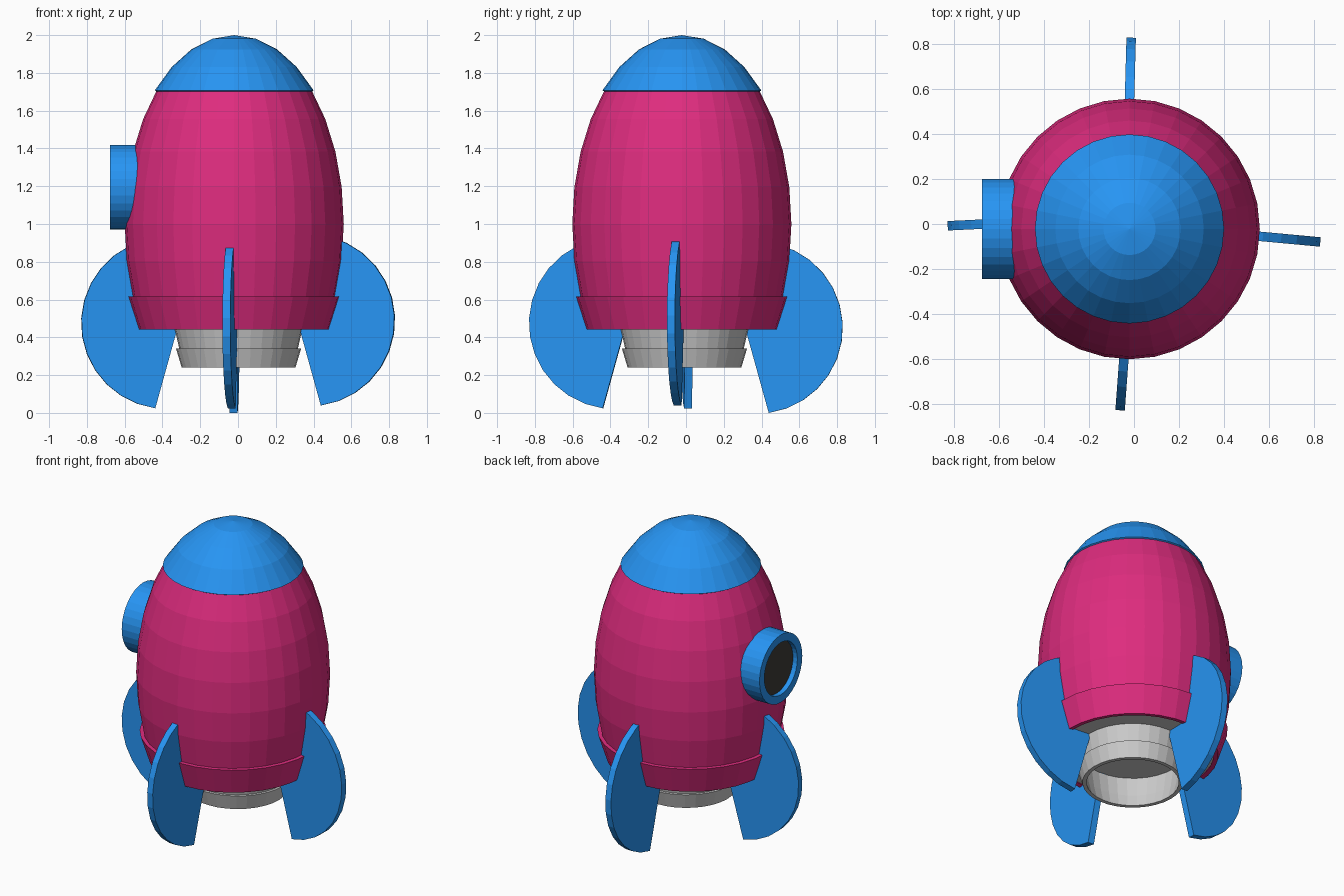
import bpy, bmesh
from math import sin, cos, pi, radians
from mathutils import Vector, Matrix

if "Cube" in bpy.data.objects:
    bpy.data.objects.remove(bpy.data.objects["Cube"])

CX, CY = -0.02, -0.022          # hull axis
STEP = pi / 16                  # hull latitude step


def material(name, rgb):
    m = bpy.data.materials.new(name)
    m.diffuse_color = (*rgb, 1)
    m.use_nodes = True
    m.node_tree.nodes["Principled BSDF"].inputs["Base Color"].default_value = m.diffuse_color
    return m


BLUE = material("blue", (0.02, 0.30, 0.90))
PINK = material("pink", (0.73, 0.025, 0.21))
GLASS = material("dark_glass", (0.045, 0.042, 0.036))


def finish(bm, name, mat=None, matrix=None):
    bmesh.ops.remove_doubles(bm, verts=bm.verts, dist=1e-5)
    bmesh.ops.recalc_face_normals(bm, faces=bm.faces)
    if matrix:
        bm.transform(matrix)
    me = bpy.data.meshes.new(name)
    bm.to_mesh(me)
    bm.free()
    ob = bpy.data.objects.new(name, me)
    bpy.context.collection.objects.link(ob)
    if mat:
        me.materials.append(mat)
    return ob


def lathe(name, profile, mat=None, matrix=None, closed=True, sides=32):
    """Revolve (radius, height) points around z."""
    bm = bmesh.new()
    vs = [bm.verts.new((r, 0, z)) for r, z in profile]
    es = [bm.edges.new(p) for p in zip(vs, vs[1:])]
    if closed:
        es.append(bm.edges.new((vs[-1], vs[0])))
    bmesh.ops.spin(bm, geom=vs + es, axis=(0, 0, 1), cent=(0, 0, 0),
                   angle=2 * pi, steps=sides, use_merge=True)
    return finish(bm, name, mat, matrix)


def arc(first, last, radius, height):
    """Latitude rings of the stretched hull sphere, centred at z = 1."""
    return [(radius * sin(i * STEP), 1 + height * cos(i * STEP))
            for i in range(first, last + 1)]


hull_axis = Matrix.Translation((CX, CY, 0))

# Hull, raised nose cap and raised lower band
lathe("hull", arc(3, 11, 0.58, 1.0), PINK, hull_axis, closed=False)
lathe("nose_cap", arc(0, 4, 0.595, 1.0) + [(0.40, 1.695), (0.38, 1.72)],
      BLUE, hull_axis, closed=False)
lathe("lower_band", arc(10, 11, 0.605, 1.005) + [(0.475, 0.445), (0.53, 0.617)],
      PINK, hull_axis)
lathe("hull_floor", [(0, 0.452), (0.485, 0.452)], None, hull_axis, closed=False)

# Engine nozzle with a stepped lower ring
lathe("nozzle", [(0.34, 0.455), (0.314, 0.34), (0.331, 0.34), (0.301, 0.24),
                 (0.276, 0.24), (0.296, 0.32), (0.315, 0.45)],
      None, Matrix.Translation((0.003, -0.008, 0)))

# Porthole on the -x side: rim with recessed glass
side = Matrix.Translation((-0.45, CY, 1.195)) @ Matrix.Rotation(-pi / 2, 4, 'Y')
lathe("porthole_rim", [(0.223, 0), (0.223, 0.227), (0.172, 0.227), (0.172, 0)],
      BLUE, side)
lathe("porthole_glass", [(0, 0.195), (0.175, 0.195)], GLASS, side, closed=False)


# Four half-disc fins, each given by two mid-plane points in plan and a lift
def fin(name, outer, inner, lift):
    o, i = Vector((*outer, 0)), Vector((*inner, 0))
    out = (o - i).normalized()
    across = Vector((-out.y, out.x, 0))
    bm = bmesh.new()
    vs = []
    for k in range(17):
        a = radians(113 - 195 * k / 16)
        reach = 0.375 + 0.455 * cos(a)
        p = o + out * (reach - 0.83) - across * 0.021
        vs.append(bm.verts.new((p.x, p.y, 0.475 + lift + 0.455 * sin(a))))
    # close the tip against the straight inner edge
    face = bm.faces.new(vs)
    ext = bmesh.ops.extrude_face_region(bm, geom=[face], use_keep_orig=True)
    moved = [g for g in ext["geom"] if isinstance(g, bmesh.types.BMVert)]
    bmesh.ops.translate(bm, verts=moved, vec=across * 0.042)
    finish(bm, name, BLUE)


fin("front_fin", (-0.062, -0.83), (-0.045, -0.60), 0.0)
fin("back_fin", (-0.0125, 0.83), (-0.02, 0.56), -0.0)
fin("right_fin", (0.83, -0.08), (0.56, -0.055), 0.015)
fin("left_fin", (-0.83, -0.008), (-0.60, 0.003), 0.0)

# Bring the back fin's toe onto the ground
back = bpy.data.objects["back_fin"]
back.data.transform(Matrix.Translation((0, 0, -min(v.co.z for v in back.data.vertices))))
